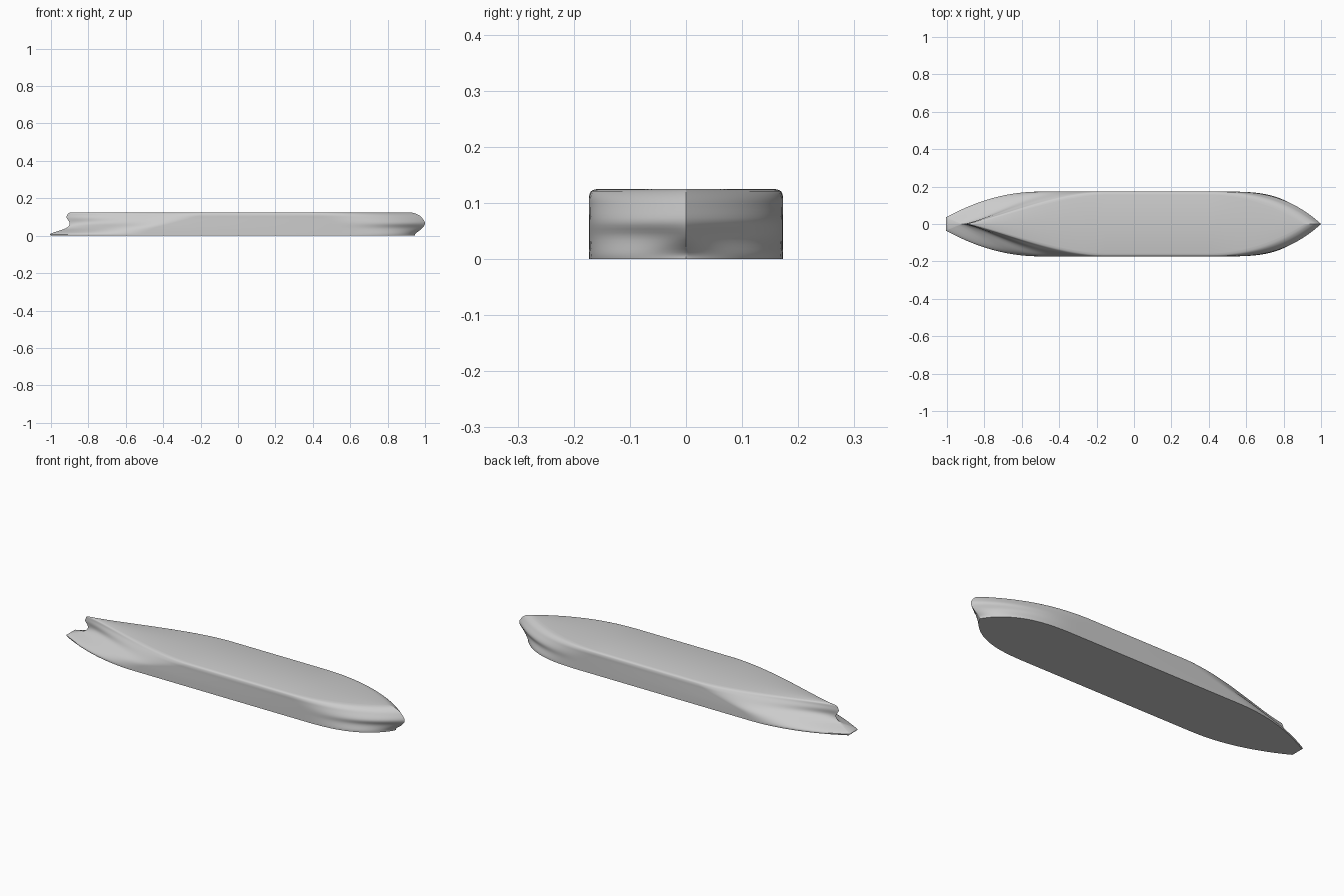
import bpy
import bmesh
import math
from mathutils import Vector

default = bpy.data.objects.get("Cube")
if default:
    bpy.data.objects.remove(default, do_unlink=True)


def make_material(name, colour):
    material = bpy.data.materials.new(name)
    material.diffuse_color = colour
    material.use_nodes = True
    shader = material.node_tree.nodes["Principled BSDF"]
    shader.inputs["Base Color"].default_value = colour
    return material


# Hull lines, one row per height:
# height, half beam, stern x, stern half width, stern shoulder x, stern hollow,
# stern fullness, bow x, bow shoulder x, bow hollow, bow fullness
LINES = [
    (0, .173, -1, .035, -.5, 1, 2, .945, .5, .85, 2.8),
    (.012, .173, -1, .032, -.5, 1, 2, .95, .5, .87, 2.8),
    (.04, .173, -.92, 0, -.45, 1.05, 2, .985, .5, 1.05, 2.7),
    (.067, .173, -.9, 0, -.35, 1.3, 2, 1, .5, 1, 2.6),
    (.094, .173, -.916, 0, -.25, 1.3, 1.9, .985, .45, 1, 2.5),
    (.11, .173, -.913, 0, -.2, 1.3, 1.8, .967, .42, 1, 2.4),
    (.121, .169, -.905, 0, -.17, 1.25, 1.7, .94, .4, 1, 2.2),
    (.125, .158, -.885, 0, -.15, 1.2, 1.6, .915, .38, 1, 2),
]
STEPS_BETWEEN = 4
STEPS_ALONG = 30


def smooth_rows(rows, steps):
    """Blend neighbouring rows with a Catmull-Rom curve."""
    last = len(rows) - 1
    result = []
    for i in range(last):
        a, b = rows[max(i - 1, 0)], rows[i]
        c, d = rows[i + 1], rows[min(i + 2, last)]
        for step in range(steps):
            t = step / steps
            result.append([
                q + t / 2 * (r - p + t * (2 * p - 5 * q + 4 * r - s
                                          + t * (3 * (q - r) + s - p)))
                for p, q, r, s in zip(a, b, c, d)])
    result.append(list(rows[last]))
    return result


def fullness(t, hollow, power):
    return 1 - (1 - t ** hollow) ** power


def waterline(row):
    """Half outline at one height, from stern to bow."""
    (z, beam, stern, transom, stern_end, stern_hollow, stern_power,
     bow, bow_end, bow_hollow, bow_power) = row
    transom = max(transom, 0)
    points = []
    for i in range(STEPS_ALONG + 1):
        t = (i / STEPS_ALONG) ** 1.6
        y = transom + (beam - transom) * fullness(t, stern_hollow, stern_power)
        points.append(Vector((stern + t * (stern_end - stern), y, z)))
    for i in range(STEPS_ALONG, -1, -1):
        t = (i / STEPS_ALONG) ** 1.6
        y = beam * fullness(t, bow_hollow, bow_power)
        points.append(Vector((bow + t * (bow_end - bow), y, z)))
    # Close the transom on the centreline
    return [Vector((stern, 0, z))] + points


def flatten(points):
    return [Vector((p.x, 0, p.z)) for p in points]


def build_hull(material):
    rows = [waterline(row) for row in smooth_rows(LINES, STEPS_BETWEEN)]
    # Close the flat deck and the flat bottom on the centreline
    rows = [flatten(rows[0])] + rows + [flatten(rows[-1])]

    bm = bmesh.new()
    for side in (1, -1):
        grid = [[bm.verts.new((p.x, p.y * side, p.z)) for p in row]
                for row in rows]
        for low, high in zip(grid, grid[1:]):
            for i in range(len(low) - 1):
                bm.faces.new((low[i], low[i + 1], high[i + 1], high[i]))
    bmesh.ops.remove_doubles(bm, verts=bm.verts, dist=0.00002)
    bmesh.ops.dissolve_degenerate(bm, edges=bm.edges, dist=0.00002)
    bmesh.ops.recalc_face_normals(bm, faces=bm.faces)

    mesh = bpy.data.meshes.new("hull")
    bm.to_mesh(mesh)
    bm.free()
    mesh.materials.append(material)
    hull = bpy.data.objects.new("hull", mesh)
    bpy.context.collection.objects.link(hull)
    return hull


hull = build_hull(make_material("hull grey", (0.6, 0.6, 0.6, 1)))
bpy.ops.object.select_all(action="DESELECT")
hull.select_set(True)
bpy.context.view_layer.objects.active = hull
bpy.ops.object.shade_smooth_by_angle(angle=math.radians(40))
